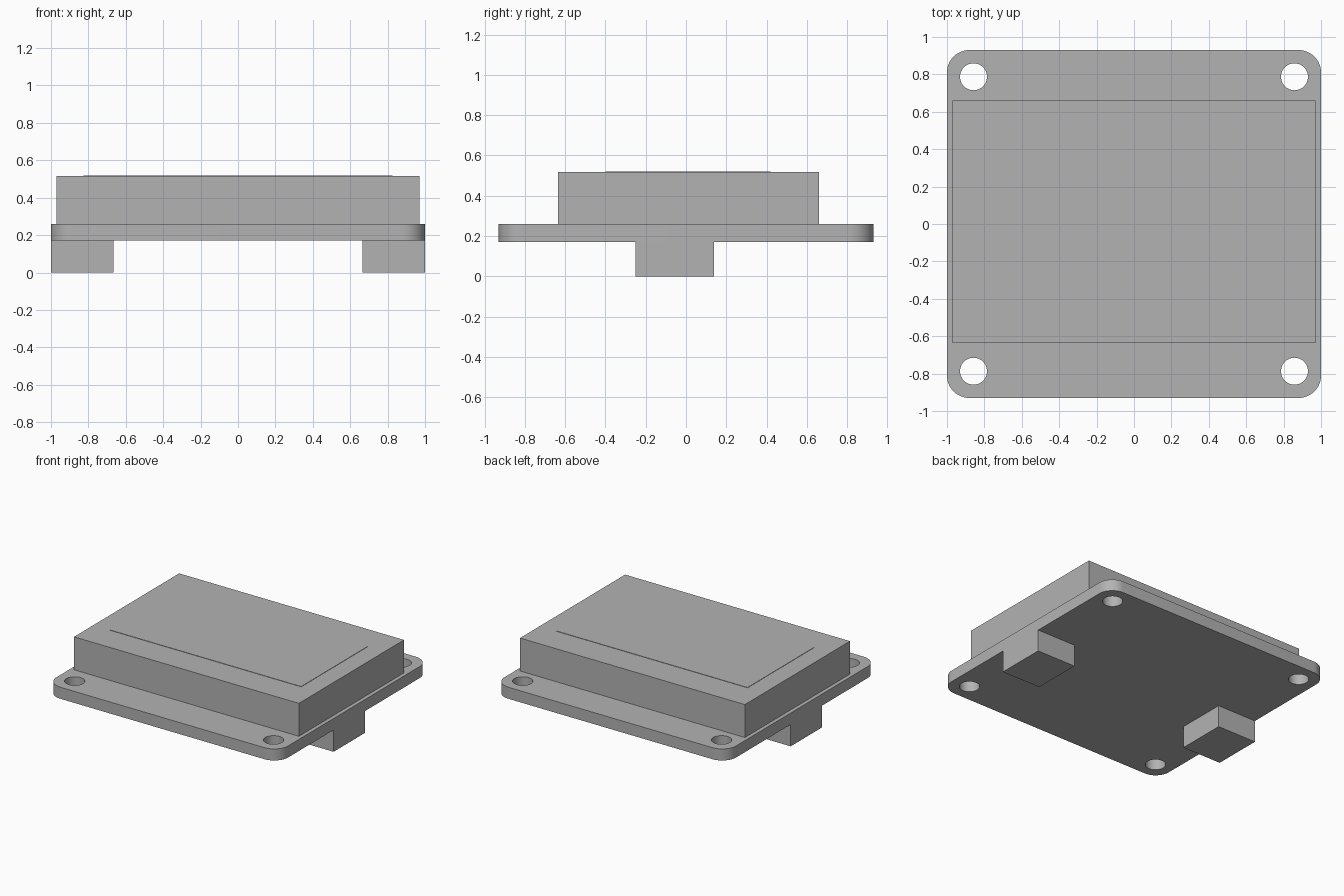
import bpy
import bmesh
from math import cos, sin, pi, radians

cube = bpy.data.objects.get("Cube")
if cube:
    bpy.data.objects.remove(cube, do_unlink=True)

# Single flat grey
GREY = (0.45, 0.45, 0.45, 1)
grey = bpy.data.materials.new("grey")
grey.use_nodes = True
grey.diffuse_color = GREY
grey.node_tree.nodes["Principled BSDF"].inputs["Base Color"].default_value = GREY


def add_object(name, bm):
    bmesh.ops.recalc_face_normals(bm, faces=bm.faces)
    mesh = bpy.data.meshes.new(name)
    bm.to_mesh(mesh)
    bm.free()
    mesh.materials.append(grey)
    obj = bpy.data.objects.new(name, mesh)
    bpy.context.collection.objects.link(obj)
    return obj


def box(name, x, y, z):
    """Box spanning the given (low, high) ranges."""
    bm = bmesh.new()
    bmesh.ops.create_cube(bm, size=1)
    for v in bm.verts:
        v.co = [lo + (hi - lo) * (c + 0.5) for c, (lo, hi) in zip(v.co, (x, y, z))]
    return add_object(name, bm)


def arc(cx, cy, r, start, sweep, steps):
    return [(cx + r * cos(start + sweep * i / steps),
             cy + r * sin(start + sweep * i / steps)) for i in range(steps + 1)]


# Base plate: rounded outline with four screw holes
WIDTH, DEPTH, RADIUS = 1.0, 0.93, 0.12
PLATE_LOW, PLATE_TOP = 0.17, 0.26
HOLE_X, HOLE_Y, HOLE_R = 0.858, 0.787, 0.072
corners = [(1, 1), (-1, 1), (-1, -1), (1, -1)]

outline = []
for i, (sx, sy) in enumerate(corners):
    outline += arc(sx * (WIDTH - RADIUS), sy * (DEPTH - RADIUS), RADIUS, i * pi / 2, pi / 2, 12)
loops = [outline]
for sx, sy in corners:
    loops.append(arc(sx * HOLE_X, sy * HOLE_Y, HOLE_R, 0, 2 * pi, 40)[:-1])

bm = bmesh.new()
edges = []
for loop in loops:
    verts = [bm.verts.new((x, y, PLATE_LOW)) for x, y in loop]
    edges += [bm.edges.new((verts[i - 1], verts[i])) for i in range(len(verts))]
bmesh.ops.triangle_fill(bm, edges=edges, use_beauty=True, normal=(0, 0, 1))
raised = bmesh.ops.extrude_face_region(bm, geom=bm.faces[:], use_keep_orig=True)
bmesh.ops.translate(bm, vec=(0, 0, PLATE_TOP - PLATE_LOW),
                    verts=[g for g in raised["geom"] if isinstance(g, bmesh.types.BMVert)])
plate = add_object("base_plate", bm)
bpy.ops.object.select_all(action="DESELECT")
plate.select_set(True)
bpy.context.view_layer.objects.active = plate
bpy.ops.object.shade_smooth_by_angle(angle=radians(30))

# Display block with its barely raised screen area
box("display_block", (-0.97, 0.97), (-0.635, 0.66), (PLATE_TOP, 0.517))
box("screen_area", (-0.825, 0.825), (-0.4, 0.42), (0.51, 0.52))

# Connector blocks under the plate, flush with its sides
box("left_connector", (0.665, WIDTH), (-0.25, 0.138), (0, PLATE_LOW))
box("right_connector", (-WIDTH, -0.665), (-0.25, 0.138), (0, PLATE_LOW))
